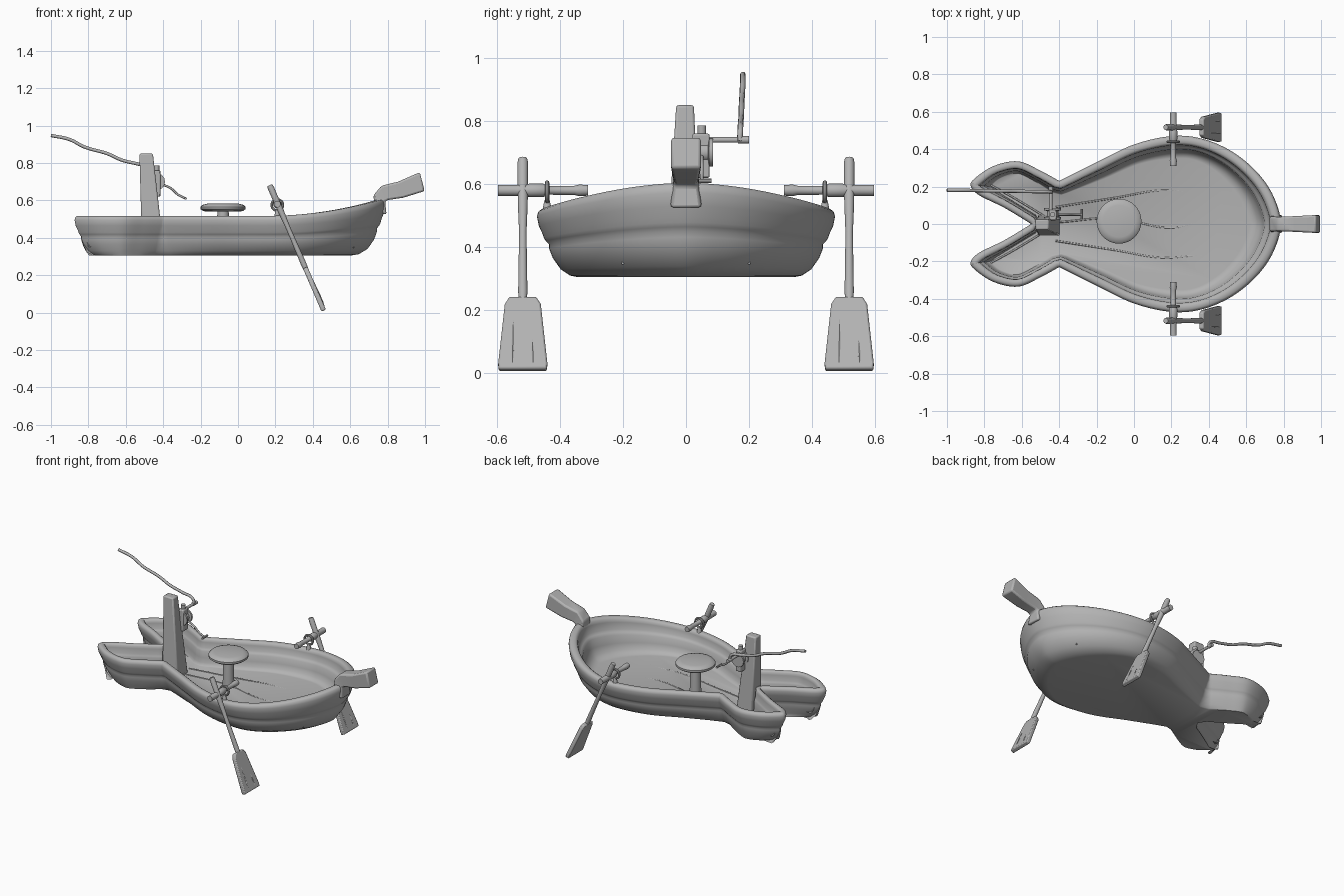
import bpy, bmesh, math
from mathutils import Vector, Matrix

if "Cube" in bpy.data.objects:
    bpy.data.objects.remove(bpy.data.objects["Cube"])

GREY = bpy.data.materials.new("weathered_grey")
GREY.use_nodes = True
GREY.diffuse_color = (0.45, 0.45, 0.45, 1)
GREY.node_tree.nodes["Principled BSDF"].inputs["Base Color"].default_value = (0.45, 0.45, 0.45, 1)


def finish(bm, name, bevel=0, angle=40):
    bmesh.ops.recalc_face_normals(bm, faces=bm.faces)
    mesh = bpy.data.meshes.new(name)
    bm.to_mesh(mesh)
    bm.free()
    mesh.materials.append(GREY)
    ob = bpy.data.objects.new(name, mesh)
    bpy.context.collection.objects.link(ob)
    if bevel:
        mod = ob.modifiers.new("soft_edges", "BEVEL")
        mod.width, mod.segments = bevel, 2
    bpy.ops.object.select_all(action="DESELECT")
    ob.select_set(True)
    bpy.context.view_layer.objects.active = ob
    bpy.ops.object.shade_smooth_by_angle(angle=math.radians(angle))
    return ob


def loft(bm, rings):
    """Skin closed rings of points and cap both ends."""
    loops = [[bm.verts.new(p) for p in ring] for ring in rings]
    n = len(loops[0])
    for a, b in zip(loops, loops[1:]):
        for i in range(n):
            j = (i + 1) % n
            bm.faces.new((a[i], a[j], b[j], b[i]))
    bm.faces.new(loops[0][::-1])
    bm.faces.new(loops[-1])


def turned(name, start, end, profile, sides=14):
    """Lathe a (fraction, radius) profile along the line start to end."""
    start, end = Vector(start), Vector(end)
    turn = (end - start).to_track_quat("Z", "Y")
    bm = bmesh.new()
    rings = []
    for t, r in profile:
        c = start.lerp(end, t)
        rings.append([c + turn @ Vector((r * math.cos(a), r * math.sin(a), 0))
                      for a in (2 * math.pi * i / sides for i in range(sides))])
    loft(bm, rings)
    return finish(bm, name)


def slab(name, outline, axis, low, high, bevel):
    """Extrude a flat outline; axis is the index of the thickness direction."""
    def place(p, t):
        v = list(p)
        v.insert(axis, t)
        return v
    bm = bmesh.new()
    loft(bm, [[place(p, t) for p in outline] for t in (low, high)])
    return finish(bm, name, bevel)


def tube(name, points, radius):
    cu = bpy.data.curves.new(name, "CURVE")
    cu.dimensions, cu.bevel_depth, cu.bevel_resolution = "3D", radius, 2
    cu.use_fill_caps = True
    sp = cu.splines.new("BEZIER")
    sp.bezier_points.add(len(points) - 1)
    for bp, p in zip(sp.bezier_points, points):
        bp.co = p
        bp.handle_left_type = bp.handle_right_type = "AUTO"
    cu.materials.append(GREY)
    ob = bpy.data.objects.new(name, cu)
    bpy.context.collection.objects.link(ob)
    return ob


# Fish-shaped plan: x, y, inset weight, from bow to tail notch
half = [(.785, 0, 1.4), (.745, .15, 1.4), (.655, .28, 1.3), (.52, .39, 1.15), (.36, .457, 1),
        (.2, .47, 1), (0, .425, .9), (-.2, .33, .8), (-.4, .23, .6), (-.5, .285, .5),
        (-.62, .335, .5), (-.75, .31, .6), (-.85, .245, .8), (-.873, .205, .8),
        (-.83, .155, .6), (-.69, .085, .4), (-.55, 0, .4)]
plan = [Vector(p) for p in half] + [Vector((x, -y, w)) for x, y, w in half[-2:0:-1]]
corners = {8, 16, 24}
count, steps = len(plan), 7


def slope(i):
    return Vector() if i in corners else (plan[(i + 1) % count] - plan[i - 1]) / 2


rim = []
for i in range(count):
    j = (i + 1) % count
    for k in range(steps):
        t = k / steps
        rim.append(plan[i] * (2*t**3 - 3*t*t + 1) + slope(i) * (t**3 - 2*t*t + t)
                   + plan[j] * (3*t*t - 2*t**3) + slope(j) * (t**3 - t*t))


def inward(i):
    d = rim[(i + 1) % len(rim)] - rim[i - 1]
    return Vector((-d.y, d.x, 0)).normalized()


def hull_ring(inset, z):
    ring = []
    for i, p in enumerate(rim):
        blend = min(inset / .13, 1)
        q = p + inward(i) * inset * (1 + (p.z - 1) * blend)
        rise = .085 * max(0, (p.x - .15) / .63) ** 2
        ring.append((q.x, q.y, z + rise * (z - .305) / .21))
    return ring


# Hull shell: bottom, stepped sides, rounded rim, inner wall, floor
section = [(.13, .305), (.105, .31), (.075, .33), (.05, .365), (.038, .395), (.038, .408),
           (.028, .418), (.022, .428), (.018, .44), (.006, .465), (0, .495), (.004, .51),
           (.014, .517), (.036, .517), (.046, .51), (.05, .495), (.052, .46), (.062, .45),
           (.072, .44), (.076, .4), (.088, .37), (.105, .353), (.12, .35)]
bm = bmesh.new()
loft(bm, [hull_ring(d, z) for d, z in section])
finish(bm, "hull", angle=50)

# Floor plank seams
for side in (1, -1):
    tube("plank_seam", [(-.42, .09 * side, .35), (-.1, .14 * side, .35), (.15, .18 * side, .35),
                        (.35, .17 * side, .35), (.62, .2 * side, .35)], .005)
    tube("tail_seam", [(-.78, .215 * side, .35), (-.66, .15 * side, .35), (-.46, .03 * side, .35)], .005)
tube("centre_seam", [(-.4, .01, .35), (-.1, .03, .35), (.2, -.02, .35), (.4, .02, .35), (.64, .01, .35)], .005)

# Bow handle: sections run along a bent neck
neck = [(.765, .53, .05, .03), (.755, .61, .04, .035), (.785, .64, .038, .042),
        (.87, .657, .042, .045), (.985, .7, .048, .052)]
lean = (1.35, 1.1, .45, .3, .25)
bm = bmesh.new()
rings = []
for (x, z, w, h), a in zip(neck, lean):
    dx, dz = -math.sin(a) * h, math.cos(a) * h
    rings.append([(x + s * dx, y * w, z + s * dz) for s, y in ((1, 1), (1, -1), (-1, -1), (-1, 1))])
loft(bm, rings)
finish(bm, "bow_handle", .01)

# Tapered post at the tail
bm = bmesh.new()
loft(bm, [[(x + sx * a, y + sy * b, z) for sx, sy in ((1, 1), (-1, 1), (-1, -1), (1, -1))]
          for x, y, a, b, z in ((-.455, -.008, .058, .055, .34), (-.491, -.003, .036, .028, .85))])
finish(bm, "tail_post", .008)

# Reel, its crank and the fishing rod
slab("reel_plate", [(-.455, .62), (-.415, .62), (-.415, .76), (-.455, .76)], 1, .02, .075, .006)
turned("reel_spool", (-.435, .025, .7), (-.435, .085, .7), [(0, .045), (.2, .045), (.25, .03), (.75, .03), (.8, .045), (1, .045)])
turned("reel_top", (-.435, .05, .74), (-.435, .05, .785), [(0, .014), (1, .014)])
tube("crank_arm", [(-.42, .05, .69), (-.36, .05, .665), (-.32, .05, .63), (-.28, .05, .61)], .006)
turned("crank_grip", (-.28, .025, .61), (-.28, .08, .61), [(0, .007), (1, .007)], 8)
turned("rod_bracket", (-.445, .02, .74), (-.445, .2, .74), [(0, .009), (.8, .009), (.8, .012), (1, .012)])
tube("fishing_rod", [(-.44, .17, .735), (-.45, .172, .77), (-.53, .173, .793), (-.62, .175, .815),
                     (-.7, .176, .85), (-.82, .178, .885), (-.9, .18, .925), (-1, .18, .947)], .009)

# Round stool
turned("stool_stem", (-.08, .015, .34), (-.08, .015, .555), [(0, .036), (1, .03)], 20)
turned("stool_seat", (-.08, .015, .54), (-.08, .015, .582),
       [(0, .07), (.05, .105), (.3, .12), (.6, .12), (.85, .11), (1, .085)], 32)

# Oars with crossbars and ring locks on both sides
for side, label in ((1, "left"), (-1, "right")):
    y = .517 * side
    tilt = Matrix.Translation((.213, y, .58)) @ Matrix.Rotation(-.407, 4, "Y")
    shaft = turned(label + "_oar_shaft", (0, 0, .11), (0, 0, -.4),
                   [(0, .014), (.03, .017), (.3, .016), (.5, .012), (.9, .015), (1, .012)])
    blade = slab(label + "_oar_blade", [(-.042, -.37), (.042, -.37), (.057, -.395), (.078, -.6),
                                        (.076, -.62), (-.076, -.62), (-.078, -.6), (-.057, -.395)],
                 0, -.013, .013, .006)
    shaft.matrix_world = blade.matrix_world = tilt
    for off, top in ((-.03, -.45), (.03, -.52)):
        crack = turned(label + "_blade_ridge", (.012, off, top), (.012, off * 1.1, -.6), [(0, .001), (.6, .005), (1, .002)], 6)
        crack.matrix_world = tilt
    turned(label + "_crossbar", (.21, .595 * side, .58), (.21, .31 * side, .58),
           [(0, .018), (.3, .018), (.35, .022), (.5, .022), (.55, .014), (.85, .015), (.9, .019), (1, .017)])
    bpy.ops.mesh.primitive_torus_add(location=(.21, .44 * side, .575), rotation=(math.pi / 2, 0, 0),
                                     major_radius=.03, minor_radius=.007, major_segments=24, minor_segments=8)
    ring = bpy.context.object
    ring.name = label + "_oar_lock"
    ring.data.materials.append(GREY)
    bpy.ops.object.shade_smooth_by_angle()
    turned(label + "_lock_pin", (.21, .44 * side, .5), (.21, .44 * side, .55), [(0, .016), (.5, .014), (1, .008)])
